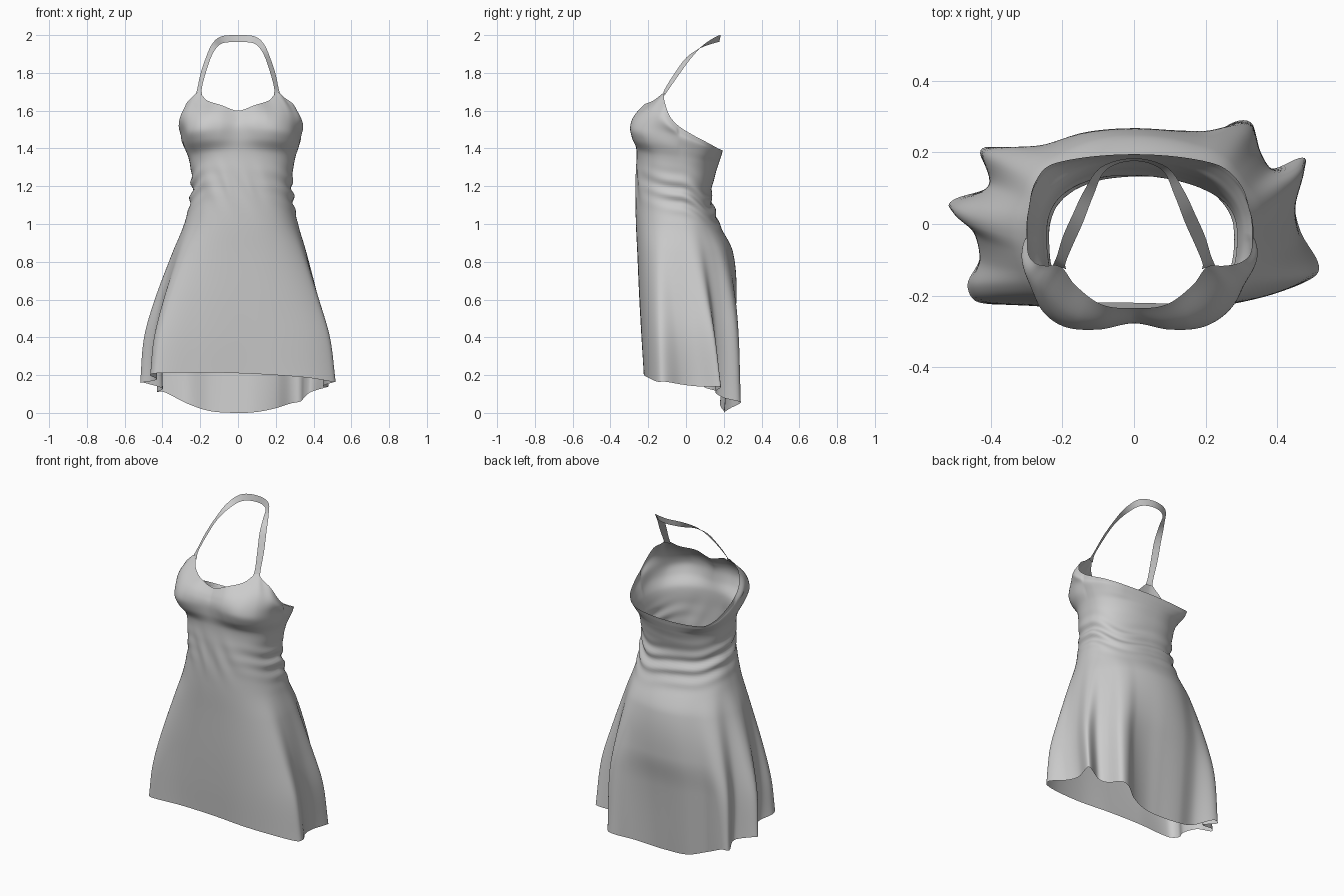
import bpy
from math import sin, cos, pi, radians, exp, copysign
from mathutils import Vector

if "Cube" in bpy.data.objects:
    bpy.data.objects.remove(bpy.data.objects["Cube"])

# Smooth curve through keyed points (non-uniform Hermite spline)
def spline(keys, pts, t):
    n = len(keys)
    i = 0
    while i < n - 2 and t > keys[i + 1]:
        i += 1
    def slope(k):
        a, b = max(k - 1, 0), min(k + 1, n - 1)
        return (pts[b] - pts[a]) / (keys[b] - keys[a])
    h = keys[i + 1] - keys[i]
    u = (t - keys[i]) / h
    return (pts[i] * (2*u**3 - 3*u*u + 1) + slope(i) * h * (u**3 - 2*u*u + u)
            + pts[i + 1] * (3*u*u - 2*u**3) + slope(i + 1) * h * (u**3 - u*u))

# Closed ring of keyed points: repeats past both ends
def closed(rows):
    ext = ([(r[0] - 360, *r[1:]) for r in rows[-3:]] + list(rows)
           + [(r[0] + 360, *r[1:]) for r in rows[:3]])
    keys, pts = [r[0] for r in ext], [Vector(r[1:]) for r in ext]
    return lambda a: spline(keys, pts, a)

# Half ring mirrored, the left side being slightly narrower
def mirrored(rows):
    left = [(360 - a, -(x - max(0, x - .25) * .4), y, z) for a, x, y, z in rows[1:-1]]
    return closed(rows + left[::-1])

# Angle (0 = front, 90 = right), x, y, z
rim = mirrored([(0, 0, -.235, 1.60), (20, .09, -.225, 1.63), (40, .165, -.17, 1.655),
                (51, .198, -.125, 1.69), (56, .218, -.115, 1.695), (61, .245, -.117, 1.67),
                (68, .292, -.11, 1.635), (78, .324, -.085, 1.57), (90, .33, -.04, 1.52),
                (105, .325, .03, 1.475), (125, .295, .115, 1.43), (145, .22, .17, 1.40),
                (180, 0, .195, 1.39)])
bust = mirrored([(0, 0, -.277, 1.51), (20, .1, -.295, 1.51), (40, .2, -.285, 1.505),
                 (55, .275, -.23, 1.50), (70, .322, -.13, 1.49), (90, .333, -.035, 1.455),
                 (105, .325, .03, 1.43), (125, .285, .11, 1.40), (145, .205, .163, 1.375),
                 (180, 0, .187, 1.36)])
hem = closed([(0, 0, -.22, .21), (25, .2, -.222, .2), (45, .38, -.197, .185),
              (58, .5, -.15, .165), (66, .515, -.11, .165), (78, .465, -.02, .15),
              (90, .45, .07, .14), (100, .48, .17, .14), (106, .465, .185, .135),
              (116, .385, .155, .11), (125, .35, .2, .08), (134, .33, .28, .06),
              (142, .28, .285, .05), (152, .2, .235, .025), (165, .1, .205, .005),
              (180, 0, .2, 0), (200, -.15, .2, .01), (215, -.27, .18, .05),
              (229, -.39, .215, .11), (238, -.43, .2, .11), (250, -.4, .11, .13),
              (262, -.5, .07, .16), (270, -.515, .045, .16), (280, -.45, 0, .17),
              (290, -.43, -.09, .18), (302, -.465, -.17, .2), (312, -.43, -.22, .21),
              (335, -.22, -.22, .215)])

# Rounded-box body section, rounder at the back of the skirt
def section(a, z, xl, xr, yf, yb, drop=0):
    s, c = sin(radians(a)), cos(radians(a))
    cy, e = -.03, 2 / (2.5 if c > 0 else 2.05 if z < .95 else 2.25)
    x = (xr if s > 0 else xl) * copysign(abs(s) ** e, s)
    y = cy + ((cy - yf) if c > 0 else (yb - cy)) * -copysign(abs(c) ** e, c)
    return Vector((x, y, z - drop * (1 - c) / 2))

# z, left, right, front, back, drop at back, share of hem folds
levels = [(1.385, .262, .303, -.262, .172, .07, 0), (1.28, .248, .29, -.264, .155, .02, 0),
          (1.15, .249, .29, -.267, .135, 0, 0), (1.0, .285, .318, -.265, .178, 0, 0),
          (.85, .342, .365, -.258, .255, 0, .12), (.6, .425, .43, -.247, .288, 0, .42),
          (.4, .47, .47, -.235, .275, 0, .72)]
keys = [-1.70, -1.61, -1.52, -1.455] + [-l[0] for l in levels] + [-.15]

def column(a):
    r, b, h = rim(a), bust(a), hem(a)
    s = abs(sin(radians(a)))
    front = max(0, cos(radians(a))) ** .5 * (.25 + .75 * min(1, 2 * s))
    out = Vector((sin(radians(a)), -cos(radians(a)), 0))
    fold = h - section(a, h.z, .48, .48, -.22, .25)
    fold.z = 0
    lower = [section(a, *l[:6]) + fold * l[6] for l in levels]
    # bust cup: rounded above, full until the crease below
    cup = b.lerp(lower[0], .48)
    upper = (r + b) / 2 + out * (.022 + .018 * s * s) * front
    return [r, upper, b, cup + out * .014 * front] + lower + [h]

# Gathered wrinkles around the waist, sagging towards the back
def wrinkle(a, z):
    c, s = cos(radians(a)), sin(radians(a))
    back = (1 - c) / 2
    ze = z + .15 * back + .02 * s * back
    mask = exp(-((ze - 1.24) / .085) ** 2)
    wave = sin(2 * pi * ze / .08 + 1.2 * sin(radians(3 * a)) + .7 * cos(radians(5 * a)))
    d = mask * wave * (.008 * min(1, back * 1.5) + .004 * abs(s) ** 16)
    diag = sin(2 * pi * (z * 4 + s * 2.5 + .3 * sin(radians(4 * a))))
    return d + .003 * diag * max(0, c) * exp(-((z - 1.2) / .1) ** 2)

def make(name, verts, faces):
    me = bpy.data.meshes.new(name)
    me.from_pydata(verts, [], faces)
    me.shade_smooth()
    ob = bpy.data.objects.new(name, me)
    bpy.context.collection.objects.link(ob)
    return ob

# Dress body: bodice, waist and skirt as one open shell
COLS, ROWS = 216, 130
verts = []
for j in range(COLS):
    a = 360 * j / COLS
    pts = column(a)
    out = Vector((sin(radians(a)), -cos(radians(a)), 0))
    for i in range(ROWS + 1):
        p = spline(keys, pts, keys[0] + (keys[-1] - keys[0]) * i / ROWS)
        verts.append(p + out * wrinkle(a, p.z))
R = ROWS + 1
faces = [(j * R + i, j * R + i + 1, (j + 1) % COLS * R + i + 1, (j + 1) % COLS * R + i)
         for j in range(COLS) for i in range(ROWS)]
make("dress_body", verts, faces)

# Halter strap: ribbon path (centre) and half-width vectors, mirrored
half = [((.208, -.12, 1.68), (.018, .006, .0)), ((.203, -.098, 1.72), (.012, .010, -.002)),
        ((.184, -.045, 1.80), (.014, .012, -.003)), ((.157, .015, 1.88), (.014, .012, -.002)),
        ((.127, .085, 1.94), (.013, .007, .008)), ((.085, .155, 1.975), (.007, .004, .017)),
        ((0, .18, 1.982), (0, .004, .018))]
flip = Vector((-1, 1, 1))
path = [(Vector(p), Vector(w)) for p, w in half]
path += [(p * flip, w * flip) for p, w in path[-2::-1]]
k = list(range(len(path)))
N = 72
verts = []
for i in range(N + 1):
    t = k[-1] * i / N
    c, w = (spline(k, [q[m] for q in path], t) for m in (0, 1))
    verts += [c - w, c + w]
make("halter_strap", verts, [(2*i, 2*i + 1, 2*i + 3, 2*i + 2) for i in range(N)])
